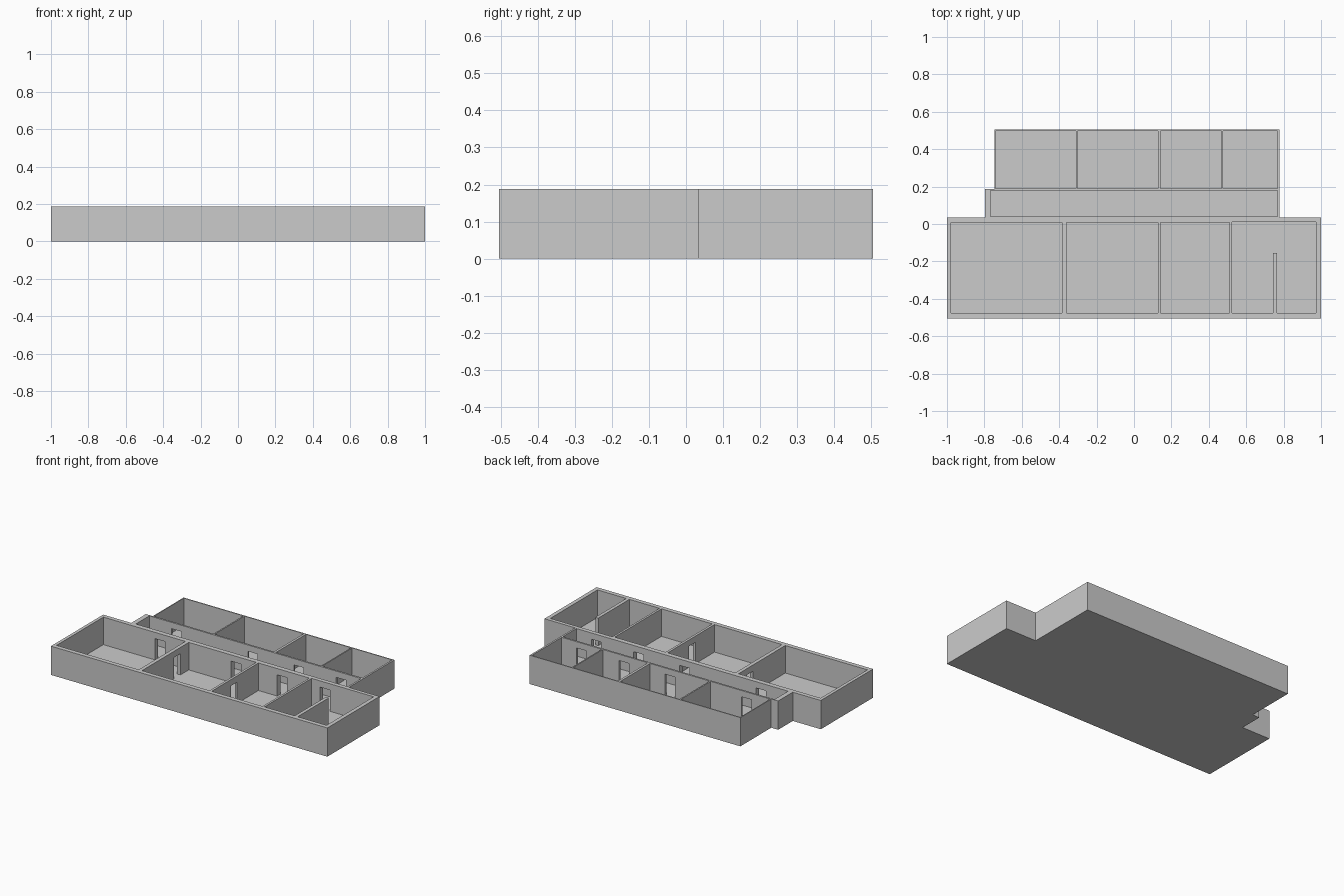
import bpy, bmesh

if "Cube" in bpy.data.objects:
    bpy.data.objects.remove(bpy.data.objects["Cube"])

HEIGHT, FLOOR, DOOR_TOP = 0.188, 0.008, 0.147


def rect(x0, x1, y0, y1):
    return [(x0, y0), (x1, y0), (x1, y1), (x0, y1)]


def prisms(name, outlines, z0, z1):
    """One object made of vertical prisms over counter-clockwise outlines."""
    bm = bmesh.new()
    for pts in outlines:
        face = bm.faces.new([bm.verts.new((x, y, z0)) for x, y in pts])
        ext = bmesh.ops.extrude_face_region(bm, geom=[face], use_keep_orig=True)
        top = [v for v in ext["geom"] if isinstance(v, bmesh.types.BMVert)]
        bmesh.ops.translate(bm, verts=top, vec=(0, 0, z1 - z0))
    bmesh.ops.recalc_face_normals(bm, faces=bm.faces)
    mesh = bpy.data.meshes.new(name)
    bm.to_mesh(mesh)
    bm.free()
    obj = bpy.data.objects.new(name, mesh)
    bpy.context.collection.objects.link(obj)
    return obj


def carve(obj, cutter):
    mod = obj.modifiers.new(cutter.name, 'BOOLEAN')
    mod.operation = 'DIFFERENCE'
    mod.solver = 'EXACT'
    mod.object = cutter
    bpy.context.view_layer.objects.active = obj
    bpy.ops.object.modifier_apply(modifier=mod.name)
    bpy.data.objects.remove(cutter)


# Solid stepped block: front wing, corridor, back wing
building = prisms("building_walls", [[
    (-1, -0.505), (1, -0.505), (1, 0.035), (0.778, 0.035), (0.778, 0.505),
    (-0.747, 0.505), (-0.747, 0.186), (-0.797, 0.186), (-0.797, 0.035), (-1, 0.035),
]], 0, HEIGHT)

# Front rooms
front, wing = -0.476, 0.007
rooms = [rect(a, b, front, wing)
         for a, b in ((-0.979, -0.385), (-0.361, 0.127), (0.143, 0.511))]

# Last front room, with a partial partition standing in it
rooms.append([(0.525, front), (0.743, front), (0.743, -0.155), (0.765, -0.155),
              (0.765, front), (0.974, front), (0.974, wing + 0.004), (0.525, wing + 0.004)])

# Corridor and back rooms
rooms.append(rect(-0.766, 0.766, 0.039, 0.178))
rooms += [rect(a, b, 0.19, 0.498)
          for a, b in ((-0.741, -0.311), (-0.302, 0.127), (0.143, 0.469), (0.477, 0.766))]
carve(building, prisms("room_cutter", rooms, FLOOR, HEIGHT + 0.1))

# Doorways: aligned pairs across the corridor, plus two between front rooms
doors = [rect(x - 0.036, x + 0.036, -0.01, 0.21) for x in (-0.57, -0.018, 0.315, 0.622)]
doors += [rect(x - 0.03, x + 0.03, y - 0.033, y + 0.033)
          for x, y in ((-0.373, -0.112), (0.135, -0.245))]
carve(building, prisms("door_cutter", doors, FLOOR, DOOR_TOP))
